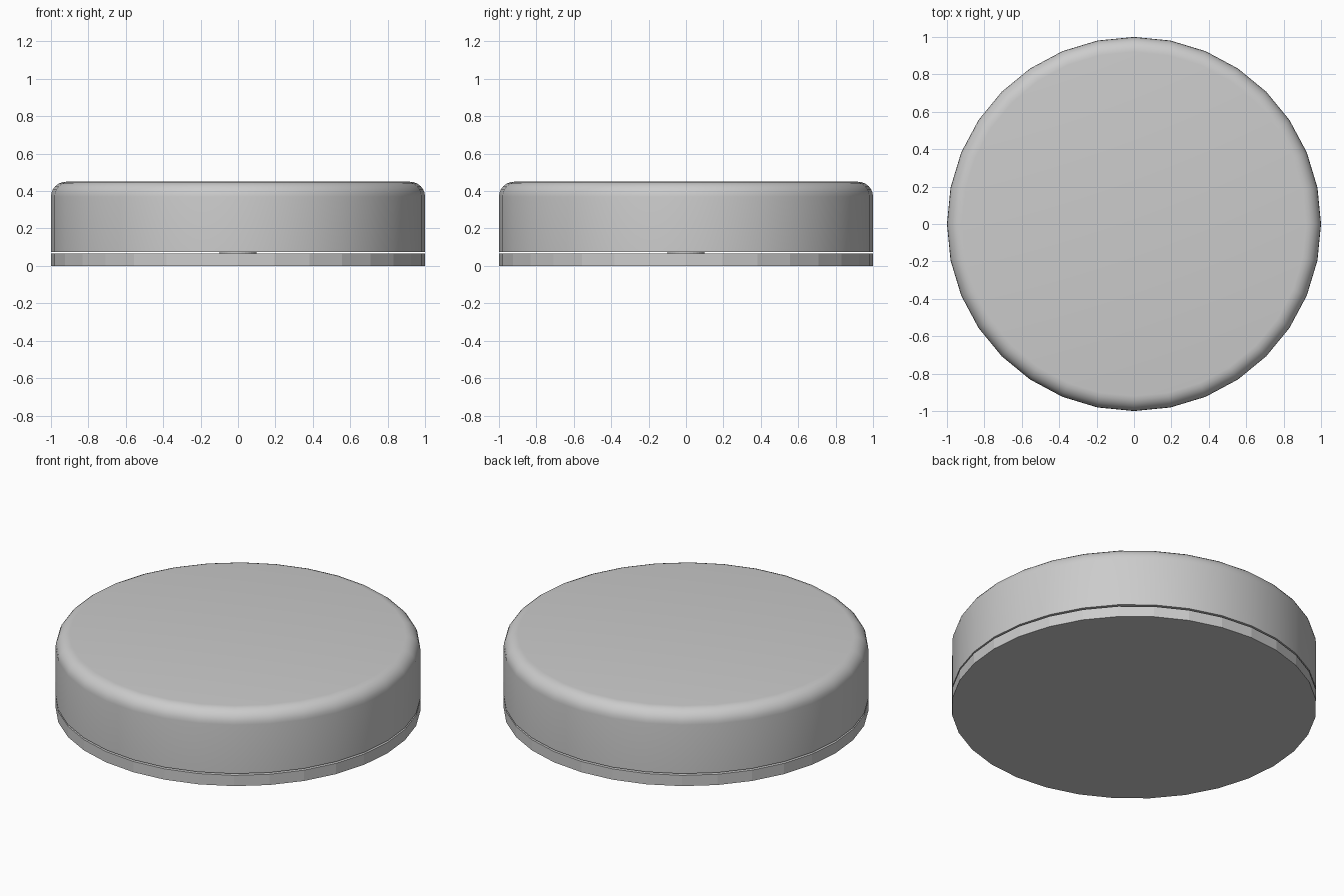
import bpy, bmesh, math

if "Cube" in bpy.data.objects:
    bpy.data.objects.remove(bpy.data.objects["Cube"])

SIDES = 32


def lathe(name, profile, smooth=False):
    """Closed 32-sided solid from an (r, z) profile listed bottom to top."""
    bm = bmesh.new()
    rings = []
    for r, z in profile:
        rings.append([bm.verts.new((r * math.cos(2 * math.pi * i / SIDES),
                                    r * math.sin(2 * math.pi * i / SIDES), z))
                      for i in range(SIDES)])
    for a, b in zip(rings, rings[1:]):
        for i in range(SIDES):
            j = (i + 1) % SIDES
            bm.faces.new((a[i], a[j], b[j], b[i]))
    bm.faces.new(rings[0][::-1])
    bm.faces.new(rings[-1])
    mesh = bpy.data.meshes.new(name)
    bm.to_mesh(mesh)
    bm.free()
    obj = bpy.data.objects.new(name, mesh)
    bpy.context.collection.objects.link(obj)
    if smooth:
        bpy.ops.object.select_all(action='DESELECT')
        bpy.context.view_layer.objects.active = obj
        obj.select_set(True)
        bpy.ops.object.shade_smooth_by_angle(angle=math.radians(40))
    return obj


# Flat-faced base disc
lathe("base_disc", [(1, 0), (1, 0.065)])

# Short central post seen through the gap
lathe("center_post", [(0.1, 0.06), (0.1, 0.08)])

# Thick cap with a rounded top rim
R, TOP, STEPS = 0.08, 0.45, 6
rim = [(1 - R + R * math.cos(a), TOP - R + R * math.sin(a))
       for a in (math.pi / 2 * k / STEPS for k in range(STEPS + 1))]
lathe("rounded_cap", [(1, 0.075)] + rim, smooth=True)
